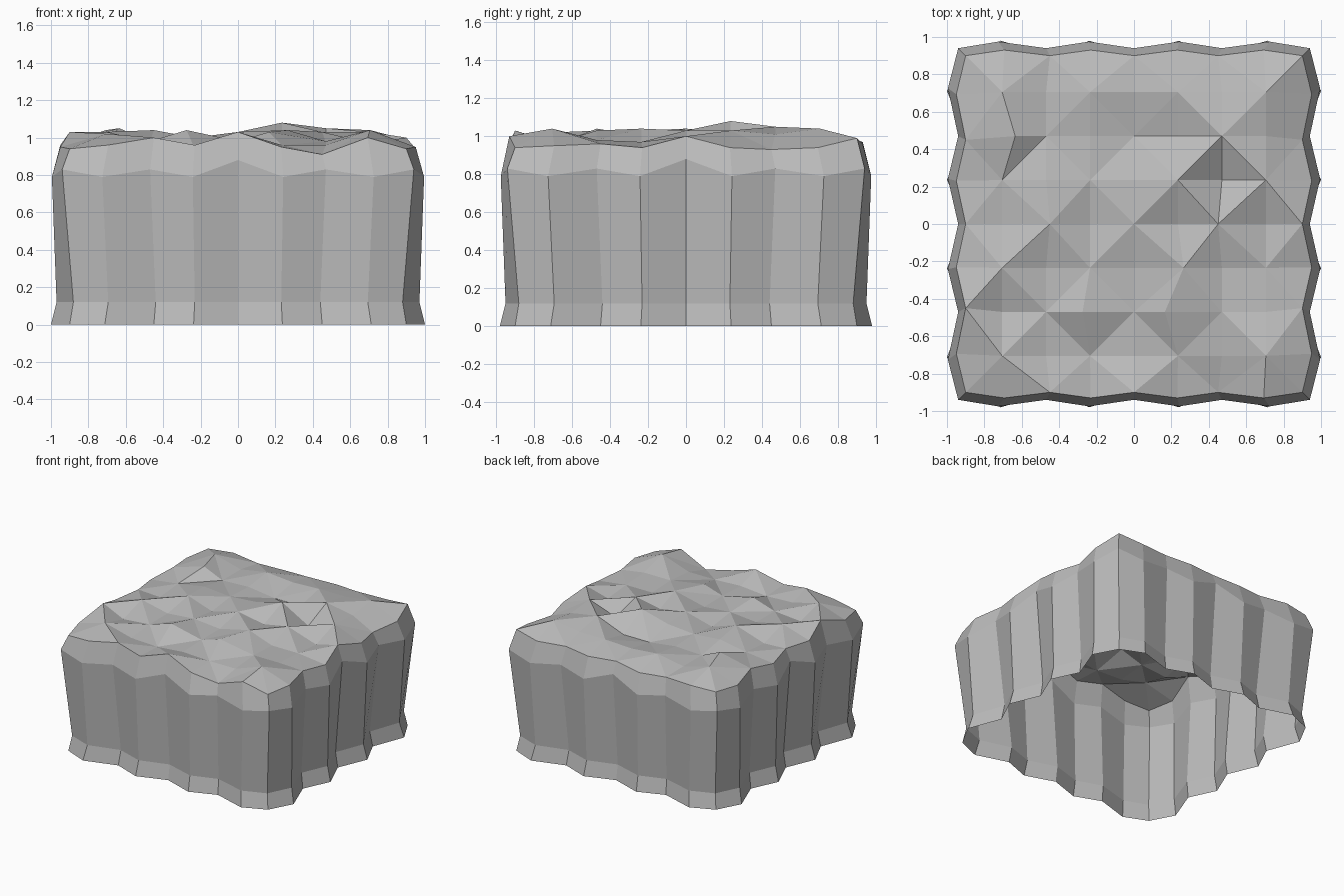
import bpy, bmesh

if "Cube" in bpy.data.objects:
    bpy.data.objects.remove(bpy.data.objects["Cube"])

N = 8  # cells along each side

# Heights in hundredths: crown is relative to 0.9, rows run back to front
CROWN = [[14, 8, 12, 10, 11, 11, 14],
         [15, 8, 9, 6, 6, 15, 11],
         [8, 12, 10, 12, 18, 5, 13],
         [6, 14, 7, 13, 9, 13, 5],
         [13, 8, 10, 8, 14, 7, 7],
         [6, 8, 14, 8, 13, 8, 8],
         [12, 6, 5, 7, 6, 6, 14]]
FRONT = [94, 96, 100, 96, 103, 95, 91, 100, 94]
RIGHT = [94, 95, 96, 94, 100, 94, 93, 94, 99]
BACK = [96, 97, 96, 95, 97, 96, 97, 96, 99]
LEFT = [94, 95, 103, 96, 97, 95, 98, 95, 96]
# Sideways shifts of a few crown points
SHIFT = {(1, 6): (.07, 0), (3, 2): (-.04, 0), (5, 2): (-.07, 0),
         (5, 3): (.03, 0), (6, 4): (-.02, 0), (2, 4): (.02, 0)}


def outline(i, j, inner, outer):
    """Fluted square outline: odd points bulge outward."""
    u, v = 2 * i / N - 1, 2 * j / N - 1
    if i % 2 == 0 and j % 2 == 0:
        return u * inner, v * inner
    along = (inner + outer) / 2
    if i in (0, N):
        return u * outer, v * along
    return u * along, v * (outer - .02)


def rim_height(i, j):
    if j == 0:
        return FRONT[i] / 100
    if j == N:
        return BACK[i] / 100
    return (LEFT if i == 0 else RIGHT)[j] / 100


def shoulder_height(i, j):
    if N // 2 in (i, j):
        return .88
    return .79 if (i + j) % 2 else .83


bm = bmesh.new()
loop = ([(i, 0) for i in range(N)] + [(N, j) for j in range(N)]
        + [(i, N) for i in range(N, 0, -1)] + [(0, j) for j in range(N, 0, -1)])

# Fluted walls: foot, plinth, shoulder and rim rings
levels = [(.90, 1.0, lambda i, j: 0), (.88, .97, lambda i, j: .12),
          (.94, .995, shoulder_height), (.90, .95, rim_height)]
rings = []
for inner, outer, height in levels:
    rings.append([bm.verts.new((*outline(i, j, inner, outer), height(i, j)))
                  for i, j in loop])
for low, high in zip(rings, rings[1:]):
    for k in range(len(loop)):
        n = (k + 1) % len(loop)
        bm.faces.new((low[k], low[n], high[n], high[k]))

# Uneven crown, creased along alternating diagonals
grid = dict(zip(loop, rings[-1]))
for i in range(1, N):
    for j in range(1, N):
        dx, dy = SHIFT.get((i, j), (0, 0))
        x, y = (2 * i / N - 1) * .94 + dx, (2 * j / N - 1) * .94 + dy
        grid[i, j] = bm.verts.new((x, y, .9 + CROWN[N - 1 - j][i - 1] / 100))
for i in range(N):
    for j in range(N):
        a, b, c, d = (grid[i, j], grid[i + 1, j],
                      grid[i + 1, j + 1], grid[i, j + 1])
        if (i + j) % 2 == 0:
            halves = (a, b, c), (a, c, d)
        else:
            halves = (a, b, d), (b, c, d)
        for tri in halves:
            bm.faces.new(tri)

mesh = bpy.data.meshes.new("rock_block")
bm.to_mesh(mesh)
bm.free()
rock = bpy.data.objects.new("rock_block", mesh)
bpy.context.collection.objects.link(rock)

# Stone colour
stone = bpy.data.materials.new("grey_stone")
stone.use_nodes = True
stone.diffuse_color = (.5, .5, .5, 1)
stone.node_tree.nodes["Principled BSDF"].inputs["Base Color"].default_value = (.5, .5, .5, 1)
mesh.materials.append(stone)
